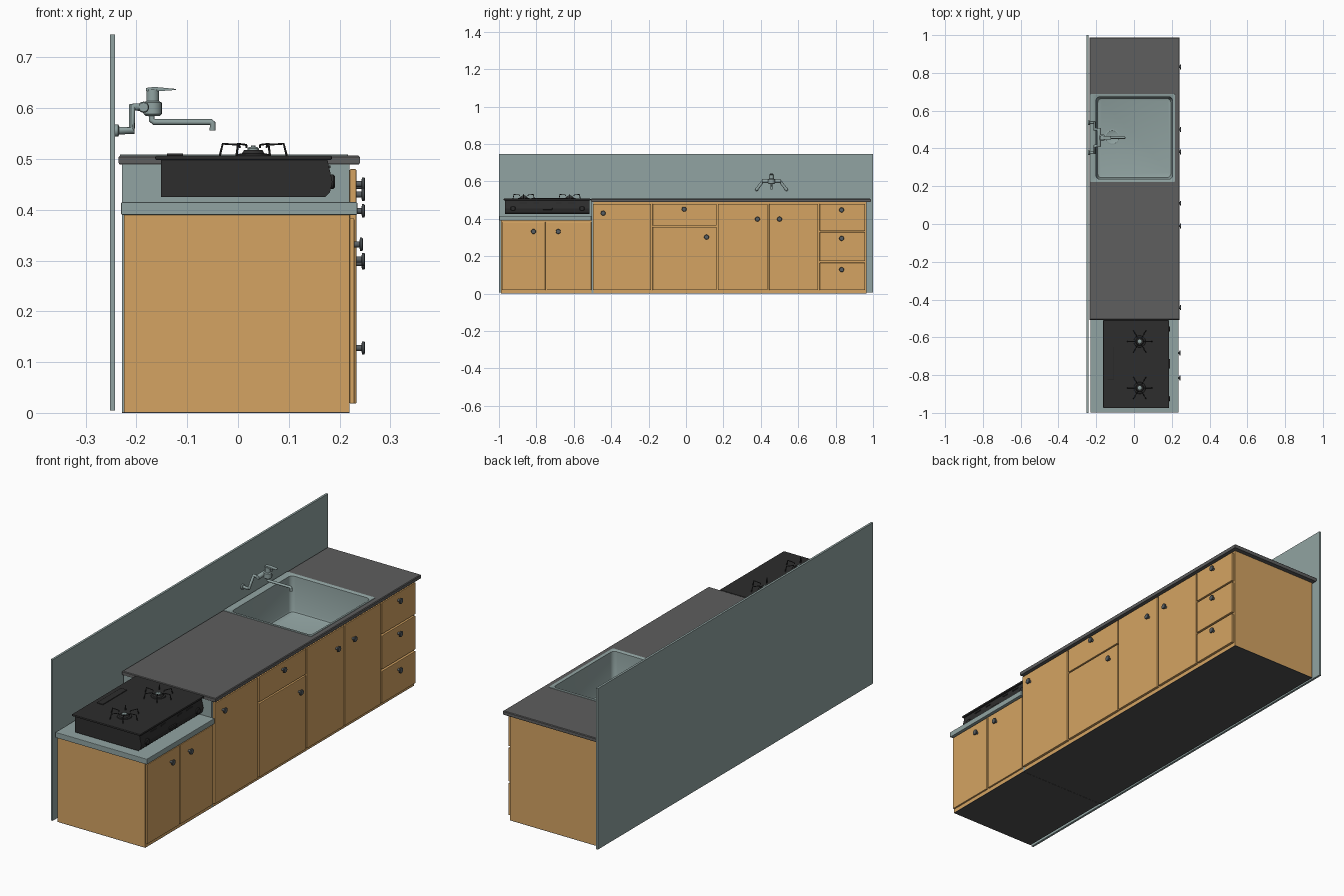
import bpy, bmesh, math
from mathutils import Vector

if "Cube" in bpy.data.objects:
    bpy.data.objects.remove(bpy.data.objects["Cube"])


def material(name, rgb):
    m = bpy.data.materials.new(name)
    m.diffuse_color = (*rgb, 1)
    m.use_nodes = True
    m.node_tree.nodes["Principled BSDF"].inputs["Base Color"].default_value = m.diffuse_color
    return m


WOOD = material("warm_wood", (0.66, 0.37, 0.123))
STEEL = material("brushed_steel", (0.283, 0.368, 0.36))
STONE = material("dark_grey_counter", (0.112, 0.112, 0.112))
BLACK = material("black_enamel", (0.026, 0.026, 0.026))
BASE = material("charcoal_base", (0.08, 0.08, 0.08))
KNOB = material("knob_metal", (0.10, 0.115, 0.125))


def finish(name, bm, mat, smooth=False):
    bmesh.ops.recalc_face_normals(bm, faces=bm.faces[:])
    me = bpy.data.meshes.new(name)
    bm.to_mesh(me)
    bm.free()
    me.materials.append(mat)
    ob = bpy.data.objects.new(name, me)
    bpy.context.collection.objects.link(ob)
    if smooth:
        shade(ob)
    return ob


def shade(ob):
    bpy.ops.object.select_all(action='DESELECT')
    ob.select_set(True)
    bpy.context.view_layer.objects.active = ob
    bpy.ops.object.shade_smooth_by_angle(angle=math.radians(35))


def box(name, x, y, z, mat, bevel=0.0):
    bm = bmesh.new()
    bmesh.ops.create_cube(bm, size=1)
    for v in bm.verts:
        v.co = Vector([a[0] + (c + 0.5) * (a[1] - a[0]) for a, c in zip((x, y, z), v.co)])
    if bevel:
        bmesh.ops.bevel(bm, geom=bm.edges[:], offset=bevel, segments=2, affect='EDGES', profile=0.5)
    return finish(name, bm, mat)


def loft(name, rings, mat, caps=True, closed=False, smooth=False):
    """Skin a list of equal-length point rings."""
    bm = bmesh.new()
    vs = [[bm.verts.new(p) for p in r] for r in rings]
    n = len(vs[0])
    pairs = list(zip(vs, vs[1:])) + ([(vs[-1], vs[0])] if closed else [])
    for a, b in pairs:
        for i in range(n):
            j = (i + 1) % n
            bm.faces.new((a[i], a[j], b[j], b[i]))
    if caps and not closed:
        bm.faces.new(vs[0])
        bm.faces.new(vs[-1])
    return finish(name, bm, mat, smooth)


def lathe(name, profile, origin, axis, mat, n=20):
    """Revolve (radius, height) pairs around an axis through origin."""
    rings = []
    for r, h in profile:
        ring = []
        for i in range(n):
            c, s = r * math.cos(math.tau * i / n), r * math.sin(math.tau * i / n)
            off = {'X': (h, c, s), 'Y': (c, h, s), 'Z': (c, s, h)}[axis]
            ring.append(Vector(origin) + Vector(off))
        rings.append(ring)
    return loft(name, rings, mat, smooth=True)


def prism(name, pts, y0, y1, mat):
    return loft(name, [[(x, y, z) for x, z in pts] for y in (y0, y1)], mat)


def rect(x, y, z, inset=0.0, r=0.0, seg=5):
    """Rectangle ring, with rounded corners when r is given."""
    x0, x1, y0, y1 = x[0] + inset, x[1] - inset, y[0] + inset, y[1] - inset
    out = []
    for k, (cx, cy) in enumerate(((x1 - r, y1 - r), (x0 + r, y1 - r), (x0 + r, y0 + r), (x1 - r, y0 + r))):
        for i in range(seg + 1 if r else 1):
            a = (k + (i / seg if r else 0)) * math.pi / 2
            out.append((cx + r * math.cos(a), cy + r * math.sin(a), z))
    return out


def pipe(name, pts, radius, mat, res=4):
    cu = bpy.data.curves.new(name, 'CURVE')
    cu.dimensions = '3D'
    cu.bevel_depth, cu.bevel_resolution, cu.use_fill_caps = radius, res, True
    sp = cu.splines.new('POLY')
    sp.points.add(len(pts) - 1)
    for p, co in zip(sp.points, pts):
        p.co = (*co, 1)
    cu.materials.append(mat)
    ob = bpy.data.objects.new(name, cu)
    bpy.context.collection.objects.link(ob)
    bpy.ops.object.select_all(action='DESELECT')
    ob.select_set(True)
    bpy.context.view_layer.objects.active = ob
    bpy.ops.object.convert(target='MESH')
    shade(bpy.context.view_layer.objects.active)


# Wall panel and cabinet carcasses
box("wall_panel", (-0.252, -0.242), (-1, 1), (0.005, 0.745), STEEL)
box("low_cabinet", (-0.225, 0.22), (-0.988, -0.506), (0.002, 0.39), WOOD)
box("low_cabinet_base", (-0.225, 0.22), (-0.988, -0.506), (0, 0.002), BASE)
box("low_cabinet_top", (-0.23, 0.235), (-0.998, -0.506), (0.39, 0.415), STEEL, 0.002)
box("main_base", (-0.228, 0.22), (-0.505, 0.965), (0, 0.002), BASE)
box("main_left_side", (-0.228, 0.22), (-0.505, -0.495), (0.002, 0.49), STEEL)
box("main_right_side", (-0.228, 0.22), (0.953, 0.965), (0.002, 0.49), WOOD)
box("main_front", (0.21, 0.22), (-0.495, 0.953), (0.002, 0.49), WOOD)
box("main_back", (-0.228, -0.216), (-0.495, 0.953), (0.002, 0.49), WOOD)

# Doors and drawers: y range, z range, knob position
FRONTS = [
    ("low_door_left", -0.985, -0.752, 0.018, 0.383, -0.815, 0.332),
    ("low_door_right", -0.743, -0.506, 0.018, 0.383, -0.683, 0.332),
    ("door_wide", -0.498, -0.187, 0.018, 0.48, -0.443, 0.430),
    ("drawer_wide", -0.178, 0.163, 0.363, 0.48, -0.01, 0.451),
    ("door_under_drawer", -0.178, 0.163, 0.018, 0.357, 0.11, 0.302),
    ("sink_door_left", 0.170, 0.437, 0.018, 0.48, 0.382, 0.398),
    ("sink_door_right", 0.445, 0.707, 0.018, 0.48, 0.50, 0.398),
    ("drawer_top", 0.715, 0.957, 0.335, 0.48, 0.832, 0.447),
    ("drawer_middle", 0.715, 0.957, 0.173, 0.328, 0.832, 0.295),
    ("drawer_bottom", 0.715, 0.957, 0.018, 0.165, 0.832, 0.128),
]
KNOB_PROFILE = [(0.006, -0.001), (0.006, 0.010), (0.013, 0.0115), (0.013, 0.0155), (0.011, 0.017)]
for name, y0, y1, z0, z1, ky, kz in FRONTS:
    x1 = 0.229 if name.startswith("low") else 0.233
    box(name, (0.22, x1), (y0, y1), (z0, z1), WOOD, 0.002)
    lathe(name + "_knob", KNOB_PROFILE, (x1, ky, kz), 'X', KNOB)

# Counter with sink opening
CX, CY = (-0.235, 0.24), (-0.507, 0.988)
SX, SY = (-0.205, 0.208), (0.233, 0.677)
loft("counter", [rect(CX, CY, 0.489, 0.002), rect(CX, CY, 0.492), rect(CX, CY, 0.504),
                 rect(CX, CY, 0.507, 0.003), rect(SX, SY, 0.507, -0.004),
                 rect(SX, SY, 0.489, -0.004)], STONE, closed=True)

# Sink: outer shell, rim, basin and drain
RX, RY = (-0.233, 0.217), (0.222, 0.69)
loft("sink", [rect(SX, SY, 0.338, 0.008, 0.02), rect(SX, SY, 0.505, -0.001, 0.02),
              rect(RX, RY, 0.505, 0, 0.004), rect(RX, RY, 0.509, 0.001, 0.004),
              rect(SX, SY, 0.509, 0, 0.02), rect(SX, SY, 0.506, 0.004, 0.02),
              rect(SX, SY, 0.354, 0.010, 0.02), rect(SX, SY, 0.346, 0.013, 0.02),
              rect(SX, SY, 0.343, 0.020, 0.02)], STEEL, smooth=True)
lathe("sink_drain", [(0.04, 0), (0.04, 0.002), (0.034, 0.003), (0.03, 0.001)],
      (-0.115, 0.46, 0.343), 'Z', STEEL, 28)

# Wall tap
TY = 0.457
for side, s in (("left", -1), ("right", 1)):
    lathe(f"tap_flange_{side}", [(0.012, 0), (0.012, 0.006), (0.008, 0.008)],
          (-0.242, TY + s * 0.08, 0.556), 'X', STEEL)
    pipe(f"tap_arm_{side}", [(-0.242, TY + s * 0.08, 0.556), (-0.209, TY + s * 0.08, 0.556),
                             (-0.209, TY + s * 0.045, 0.602), (-0.18, TY + s * 0.04, 0.602)], 0.008, STEEL)
lathe("tap_bar", [(0.009, -0.05), (0.011, -0.045), (0.011, 0.045), (0.009, 0.05)],
      (-0.186, TY, 0.602), 'Y', STEEL)
lathe("tap_body", [(0.014, 0.585), (0.018, 0.589), (0.018, 0.611), (0.0125, 0.614), (0.0125, 0.637)],
      (-0.168, TY, 0), 'Z', STEEL)
lever = [(-0.181, 0.634), (-0.181, 0.640), (-0.165, 0.642), (-0.122, 0.638), (-0.122, 0.636), (-0.15, 0.634)]
prism("tap_lever", lever, TY - 0.009, TY + 0.009, STEEL)
pipe("tap_spout", [(-0.170, TY, 0.59), (-0.170, TY, 0.577), (-0.165, TY, 0.573), (-0.054, TY, 0.573),
                   (-0.050, TY, 0.570), (-0.050, TY, 0.556)], 0.006, STEEL)

# Gas stove body, top plate and vent
prism("stove_body", [(-0.152, 0.425), (0.172, 0.425), (0.181, 0.434), (0.186, 0.455), (0.176, 0.499),
                     (-0.152, 0.499)], -0.968, -0.517, BLACK)
box("stove_top", (-0.163, 0.185), (-0.975, -0.509), (0.498, 0.507), BLACK, 0.003)
box("stove_vent", (-0.140, -0.108), (-0.826, -0.65), (0.506, 0.511), BLACK, 0.002)

# Stove front controls
for i, y in enumerate((-0.925, -0.556)):
    lathe(f"stove_control_{i}", [(0.014, -0.012), (0.014, 0.005), (0.011, 0.008)], (0.183, y, 0.455), 'X', BLACK)
box("stove_grill_handle", (0.178, 0.191), (-0.765, -0.715), (0.448, 0.460), BLACK, 0.002)
for i, (y, w) in enumerate([(-0.87, 0.02), (-0.80, 0.015), (-0.68, 0.015), (-0.61, 0.02)]):
    box(f"stove_slot_{i}", (0.172, 0.182), (y - w, y + w), (0.482, 0.487), BLACK)

# Burners with six-armed pan supports
for b, y in enumerate((-0.868, -0.622)):
    bx = 0.03
    lathe(f"burner_base_{b}", [(0.032, 0.506), (0.030, 0.510), (0.022, 0.511), (0.018, 0.518)],
          (bx, y, 0), 'Z', BLACK, 24)
    lathe(f"burner_cap_{b}", [(0.011, 0.517), (0.011, 0.521), (0.009, 0.523), (0.004, 0.524), (0.004, 0.527)],
          (bx, y, 0), 'Z', STEEL, 24)
    for k in range(6):
        a = math.tau * k / 6
        pts = [(bx + r * math.cos(a), y + r * math.sin(a), z)
               for r, z in ((0.066, 0.506), (0.060, 0.530), (0.028, 0.528), (0.026, 0.522))]
        pipe(f"pan_support_{b}_{k}", pts, 0.0022, BLACK, 2)
